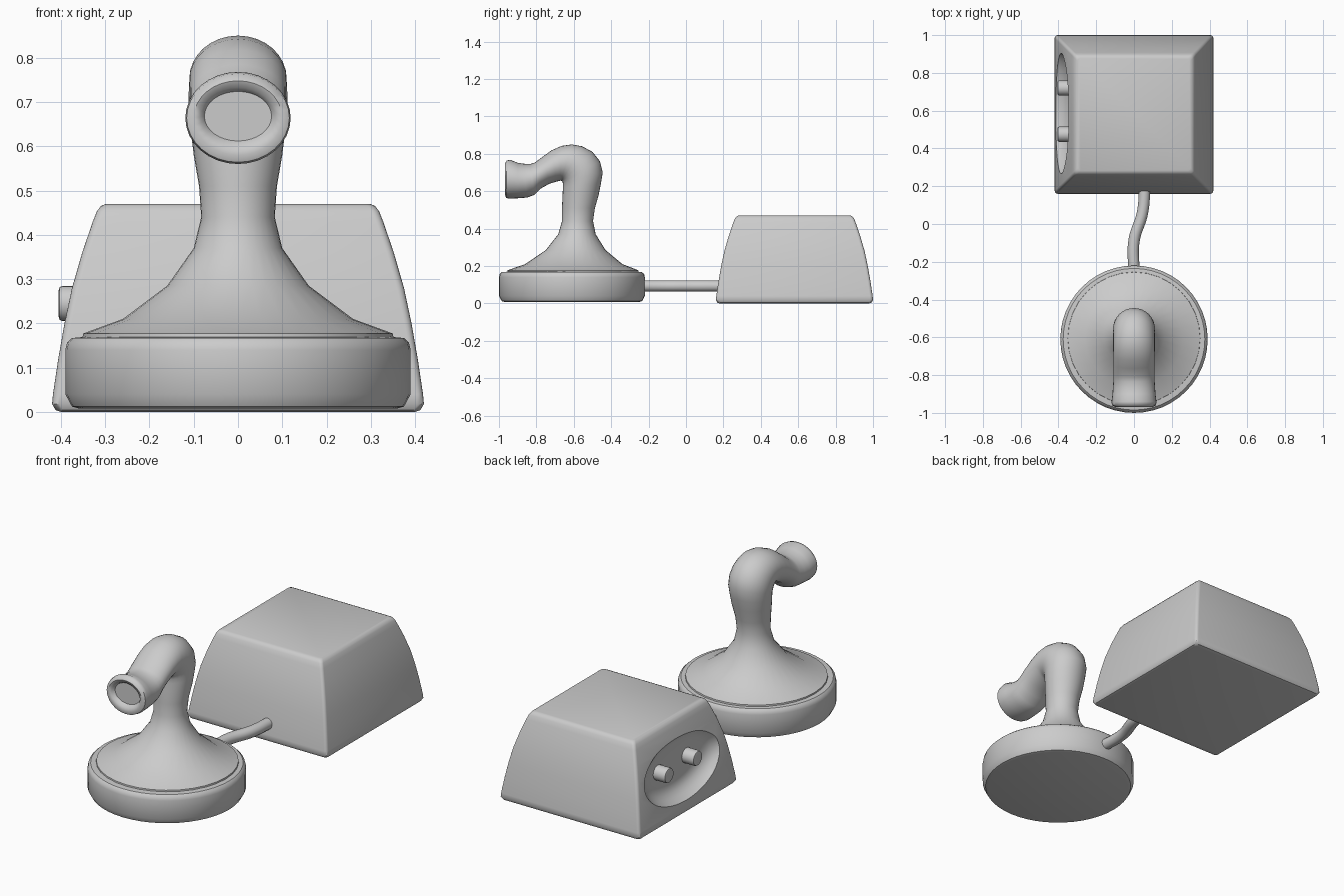
import bpy, bmesh, math
from mathutils import Vector

if "Cube" in bpy.data.objects:
    bpy.data.objects.remove(bpy.data.objects["Cube"])


def finish(name, bm, angle=35):
    bmesh.ops.recalc_face_normals(bm, faces=bm.faces)
    me = bpy.data.meshes.new(name)
    bm.to_mesh(me)
    bm.free()
    ob = bpy.data.objects.new(name, me)
    bpy.context.collection.objects.link(ob)
    smooth(ob, angle)
    return ob


def smooth(ob, angle=35):
    bpy.ops.object.select_all(action='DESELECT')
    ob.select_set(True)
    bpy.context.view_layer.objects.active = ob
    bpy.ops.object.shade_smooth_by_angle(angle=math.radians(angle))


def loft(name, rings, angle=35):
    """Skin a list of point rings and cap both ends."""
    bm = bmesh.new()
    rows = [[bm.verts.new(p) for p in r] for r in rings]
    n = len(rows[0])
    for a, b in zip(rows, rows[1:]):
        for i in range(n):
            j = (i + 1) % n
            bm.faces.new((a[i], a[j], b[j], b[i]))
    bm.faces.new(rows[0])
    bm.faces.new(rows[-1])
    return finish(name, bm, angle)


def ellipse(c, u, v, n=32):
    c, u, v = Vector(c), Vector(u), Vector(v)
    return [c + u * math.cos(2 * math.pi * i / n) + v * math.sin(2 * math.pi * i / n)
            for i in range(n)]


# round base
base = [(.36, .008), (.375, .012), (.39, .04), (.39, .14), (.386, .157), (.375, .167), (.34, .17)]
loft("round_base", [ellipse((0, -.61, z), (r, 0, 0), (0, r, 0), 48) for r, z in base])

# flared skirt and neck, then the bent spout: inner point, outer point, half width
rings = []
for y, z, r in [(-.605, .16, .352), (-.605, .177, .35), (-.6, .21, .26), (-.59, .285, .16),
                (-.583, .37, .1), (-.58, .44, .083), (-.575, .51, .088)]:
    rings.append(ellipse((0, y, z), (r, 0, 0), (0, r, 0)))
spout = [(-.66, .58, -.467, .58, .1), (-.658, .62, -.455, .64, .106),
         (-.658, .64, -.445, .70, .11), (-.66, .648, -.46, .76, .112),
         (-.662, .652, -.5, .81, .111), (-.665, .655, -.555, .84, .11),
         (-.668, .656, -.61, .85, .11), (-.673, .656, -.665, .842, .11),
         (-.69, .652, -.72, .818, .109), (-.73, .64, -.765, .785, .108),
         (-.775, .615, -.81, .752, .108), (-.81, .58, -.835, .745, .109),
         (-.85, .566, -.87, .747, .111), (-.9, .562, -.9, .752, .114),
         (-.945, .56, -.94, .768, .119), (-.962, .564, -.958, .764, .116),
         (-.968, .58, -.968, .748, .1), (-.962, .6, -.962, .733, .085),
         (-.945, .612, -.945, .724, .076)]
for y1, z1, y2, z2, w in spout:
    a, b = Vector((0, y1, z1)), Vector((0, y2, z2))
    rings.append(ellipse((a + b) / 2, (w, 0, 0), (b - a) / 2))
loft("neck_and_spout", rings, 50)


# tapered box
def rounded_square(h, z, r=.016, n=4):
    pts = []
    for k, (sx, sy) in enumerate([(1, 1), (-1, 1), (-1, -1), (1, -1)]):
        for i in range(n + 1):
            t = math.pi / 2 * (k + i / n)
            pts.append((sx * (h - r) + r * math.cos(t), .58 + sy * (h - r) + r * math.sin(t), z))
    return pts


side = [(.40, 0), (.412, .004), (.42, .018), (.418, .04), (.406, .12), (.392, .2), (.375, .28),
        (.352, .36), (.328, .43), (.319, .453), (.31, .465), (.298, .47)]
box = loft("tapered_box", [rounded_square(h, z) for h, z in side], 40)

# oval dish cut into the left wall
dish = [(-.5, .36, .195), (-.405, .335, .178), (-.375, .312, .162), (-.352, .28, .145),
        (-.339, .24, .12), (-.335, .2, .1)]
cutter = loft("dish_cutter", [ellipse((x, .585, .245), (0, a, 0), (0, 0, b), 48)
                              for x, a, b in dish])
cutter.hide_render = True
mod = box.modifiers.new("dish", 'BOOLEAN')
mod.operation = 'DIFFERENCE'
mod.solver = 'EXACT'
mod.object = cutter
deps = bpy.context.evaluated_depsgraph_get()
cut_mesh = bpy.data.meshes.new_from_object(box.evaluated_get(deps))
box.modifiers.clear()
box.data = cut_mesh
bpy.data.objects.remove(cutter)
smooth(box, 40)

# two pegs in the dish
for i, y in enumerate((.475, .72)):
    loft(f"peg_{i + 1}", [ellipse((x, y, .245), (0, r, 0), (0, 0, r), 20)
                          for x, r in [(-.32, .04), (-.396, .04), (-.403, .037), (-.405, .03)]])

# cable joining the base to the box
cu = bpy.data.curves.new("cable", 'CURVE')
cu.dimensions = '3D'
cu.bevel_depth = .03
cu.bevel_resolution = 4
cu.use_fill_caps = True
path = [(0, -.26), (0, -.09), (.045, .06), (.058, .2)]
sp = cu.splines.new('BEZIER')
sp.bezier_points.add(len(path) - 1)
for bp, (x, y) in zip(sp.bezier_points, path):
    bp.co = (x, y, .093)
    bp.handle_left_type = bp.handle_right_type = 'AUTO'
bpy.context.collection.objects.link(bpy.data.objects.new("cable", cu))
